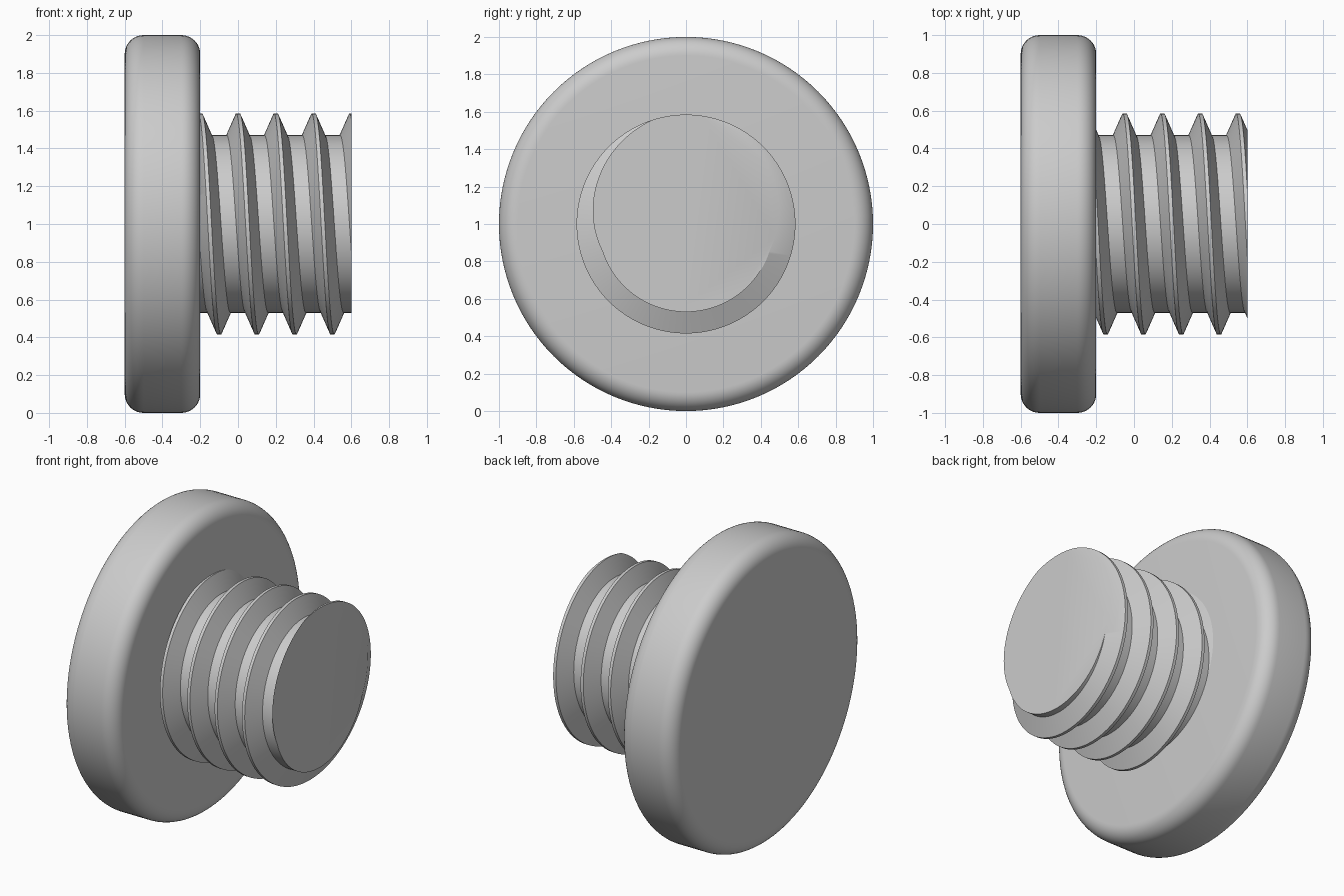
import bpy, bmesh
from math import sin, cos, pi, radians
from mathutils import Vector

cube = bpy.data.objects.get("Cube")
if cube:
    bpy.data.objects.remove(cube, do_unlink=True)

AXIS_Z = 1.0
HEAD_BACK, HEAD_FRONT, TIP = -0.6, -0.2, 0.6
HEAD_R, FILLET = 1.0, 0.1
ROOT_R, CREST_R, PITCH = 0.47, 0.585, 0.2

grey = bpy.data.materials.new("plain grey")
grey.use_nodes = True
color = (0.6, 0.6, 0.6, 1)
grey.diffuse_color = color
grey.node_tree.nodes["Principled BSDF"].inputs["Base Color"].default_value = color


def around(x, r, a):
    """Point at radius r round the screw axis; a = 0 is up, turning towards the front."""
    return Vector((x, -r * sin(a), AXIS_Z + r * cos(a)))


def finish(name, bm):
    bmesh.ops.recalc_face_normals(bm, faces=bm.faces[:])
    mesh = bpy.data.meshes.new(name)
    bm.to_mesh(mesh)
    bm.free()
    mesh.materials.append(grey)
    obj = bpy.data.objects.new(name, mesh)
    bpy.context.collection.objects.link(obj)
    bpy.ops.object.select_all(action='DESELECT')
    obj.select_set(True)
    bpy.context.view_layer.objects.active = obj
    bpy.ops.object.shade_smooth_by_angle(angle=radians(25))


def skin(bm, rows):
    """Join neighbouring rows of points with quads."""
    grid = [[bm.verts.new(p) for p in row] for row in rows]
    for a, b in zip(grid, grid[1:]):
        for i in range(len(a) - 1):
            bm.faces.new((a[i], a[i + 1], b[i + 1], b[i]))
    bmesh.ops.remove_doubles(bm, verts=bm.verts[:], dist=1e-5)


# Round head with filleted rims
steps = 10
arc = [i / steps * pi / 2 for i in range(steps + 1)]
core = HEAD_R - FILLET
profile = [(HEAD_BACK + FILLET * (1 - sin(t)), core + FILLET * cos(t)) for t in reversed(arc)]
profile += [(HEAD_FRONT - FILLET * (1 - sin(t)), core + FILLET * cos(t)) for t in arc]
segments = 128
bm = bmesh.new()
skin(bm, [[around(x, r, 2 * pi * k / segments) for x, r in profile] for k in range(segments + 1)])
bmesh.ops.holes_fill(bm, edges=[e for e in bm.edges if e.is_boundary], sides=0)
finish("head", bm)

# Threaded shank: one trapezoid tooth per pitch, shifted along the axis as it turns
tooth = [(-0.06, ROOT_R), (-0.01, CREST_R), (0.01, CREST_R), (0.06, ROOT_R)]
turns = range(-3, 5)
bm = bmesh.new()
rows = []
for k in range(segments + 1):
    shift = PITCH * k / segments
    rows.append([around(n * PITCH + shift + dx, r, 2 * pi * k / segments)
                 for n in turns for dx, r in tooth])
skin(bm, rows)

# Trim both ends square and cap them
for x, side in ((HEAD_FRONT - 0.02, -1), (TIP, 1)):
    bmesh.ops.bisect_plane(bm, geom=bm.verts[:] + bm.edges[:] + bm.faces[:], dist=1e-6,
                           plane_co=(x, 0, 0), plane_no=(side, 0, 0), clear_outer=True)
bmesh.ops.remove_doubles(bm, verts=bm.verts[:], dist=1e-5)
bmesh.ops.holes_fill(bm, edges=[e for e in bm.edges if e.is_boundary], sides=0)
finish("threaded_shank", bm)
